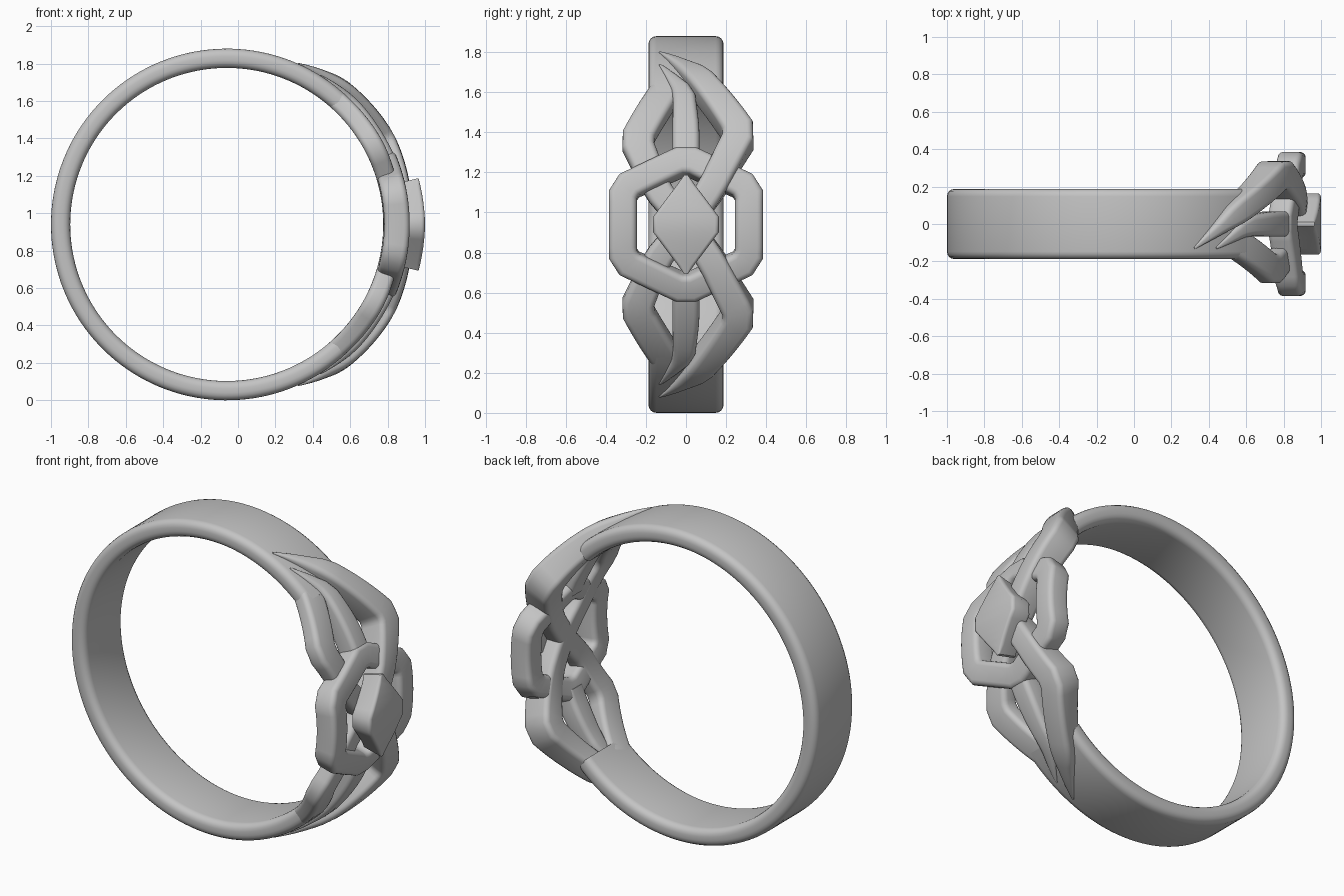
import bpy, bmesh, math
from mathutils import Vector

if "Cube" in bpy.data.objects:
    bpy.data.objects.remove(bpy.data.objects["Cube"])

CX, CZ = -0.06, 0.94      # ring axis
INNER, OUTER = 0.837, 0.94
R = 0.95                  # radius used to unroll the ring

metal = bpy.data.materials.new("grey_metal")
metal.use_nodes = True
grey = (0.55, 0.55, 0.55, 1)
metal.diffuse_color = grey
metal.node_tree.nodes["Principled BSDF"].inputs["Base Color"].default_value = grey


def unroll(height):
    return R * math.asin(height / 0.98)


def chamfer(stations, closed, cut=0.035):
    """Cut each path corner into two; a station is (y, arc, width, bottom, top)."""
    out, n = [], len(stations)
    for i, p in enumerate(stations):
        if not closed and i in (0, n - 1):
            out.append(p)
            continue
        for q in (stations[i - 1], stations[(i + 1) % n]):
            out.append(p.lerp(q, cut / (q - p).xy.length))
    return out


def section(width, bottom, top, bevel):
    """Rounded rectangle as (across, radius) pairs."""
    b = min(bevel, width * 0.35, (top - bottom) * 0.4)
    pts = []
    for k, (sx, sy) in enumerate(((1, 1), (-1, 1), (-1, -1), (1, -1))):
        cx = sx * (width / 2 - b)
        cy = (top - b) if sy > 0 else (bottom + b)
        for j in range(5):
            a = math.pi / 2 * (k + j / 4)
            pts.append((cx + b * math.cos(a), cy + b * math.sin(a)))
    return pts


def ribbon(name, stations, closed=False, bevel=0.03, step=0.04):
    """Sweep a rounded bar along an unrolled path and wrap it on the ring."""
    st = chamfer([Vector(s) for s in stations], closed)
    n = len(st)
    dense = []
    for i in range(n if closed else n - 1):
        p, q = st[i], st[(i + 1) % n]
        count = max(1, math.ceil((q - p).xy.length / step))
        dense += [p.lerp(q, j / count) for j in range(count)]
    if not closed:
        dense.append(st[-1])
    n = len(dense)
    bm = bmesh.new()
    rings = []
    for i, p in enumerate(dense):
        before = dense[i - 1] if closed or i else p
        after = dense[(i + 1) % n] if closed or i < n - 1 else p
        d1, d2 = (p - before).xy, (after - p).xy
        d1 = d1.normalized() if d1.length else d2.normalized()
        d2 = d2.normalized() if d2.length else d1
        tangent = (d1 + d2).normalized()
        side = Vector((tangent.y, -tangent.x)) / max(0.5, tangent.dot(d1))
        ring = []
        for u, radius in section(p[2], p[3], p[4], bevel):
            angle = (p.y + side.y * u) / R
            ring.append(bm.verts.new((CX + radius * math.cos(angle), p.x + side.x * u,
                                      CZ + radius * math.sin(angle))))
        rings.append(ring)
    m = len(rings[0])
    for i in range(n if closed else n - 1):
        a, b = rings[i], rings[(i + 1) % n]
        for j in range(m):
            k = (j + 1) % m
            bm.faces.new((a[j], a[k], b[k], b[j]))
    if not closed:
        bm.faces.new(rings[0])
        bm.faces.new(rings[-1])
    bmesh.ops.recalc_face_normals(bm, faces=bm.faces)
    mesh = bpy.data.meshes.new(name)
    bm.to_mesh(mesh)
    bm.free()
    mesh.materials.append(metal)
    obj = bpy.data.objects.new(name, mesh)
    bpy.context.collection.objects.link(obj)
    bpy.ops.object.select_all(action='DESELECT')
    obj.select_set(True)
    bpy.context.view_layer.objects.active = obj
    bpy.ops.object.shade_smooth_by_angle(angle=math.radians(40))


# Plain band, open where the ornament sits
start = math.radians(45) * R
end = math.radians(315) * R
ribbon("band", [(0, start, 0.375, INNER, OUTER), (0, end, 0.375, INNER, OUTER)], bevel=0.04)

# Strands and stems, repeated above and below the centre
for label, s in (("upper", 1), ("lower", -1)):
    def path(points):
        return [(y, s * unroll(h), w, lo, hi) for y, h, w, lo, hi in points]

    ribbon(label + "_over_strand", path([
        (-0.13, 0.895, 0.01, 0.90, 0.945),
        (0.06, 0.755, 0.13, 0.86, 1.0),
        (0.275, 0.465, 0.155, INNER, 1.015),
        (0.13, 0.19, 0.14, INNER, 1.0),
        (0, 0, 0.14, INNER, 0.98)]))
    ribbon(label + "_under_strand", path([
        (-0.09, 0.74, 0.16, INNER, 0.938),
        (-0.25, 0.455, 0.16, INNER, 0.945),
        (-0.145, 0.19, 0.14, INNER, 0.935),
        (0, 0, 0.14, INNER, 0.935)]))
    ribbon(label + "_stem", path([
        (-0.13, 0.83, 0.01, 0.90, 0.945),
        (-0.01, 0.69, 0.11, 0.86, 0.965),
        (0, 0.5, 0.135, INNER, 0.965),
        (0, 0.33, 0.135, INNER, 0.97)]))

# Six-sided frame
corners = [(0, 0.345), (0.315, 0.19), (0.315, -0.19),
           (0, -0.345), (-0.315, -0.19), (-0.315, 0.19)]
ribbon("hexagon_frame", [(y, unroll(h), 0.14, 0.842, 0.978) for y, h in corners], closed=True)

# Raised centre diamond
ribbon("centre_diamond", [(0, 0.225, 0.02, 0.93, 1.055),
                          (0, 0, 0.385, 0.93, 1.06),
                          (0, -0.225, 0.02, 0.93, 1.055)], bevel=0.02)
